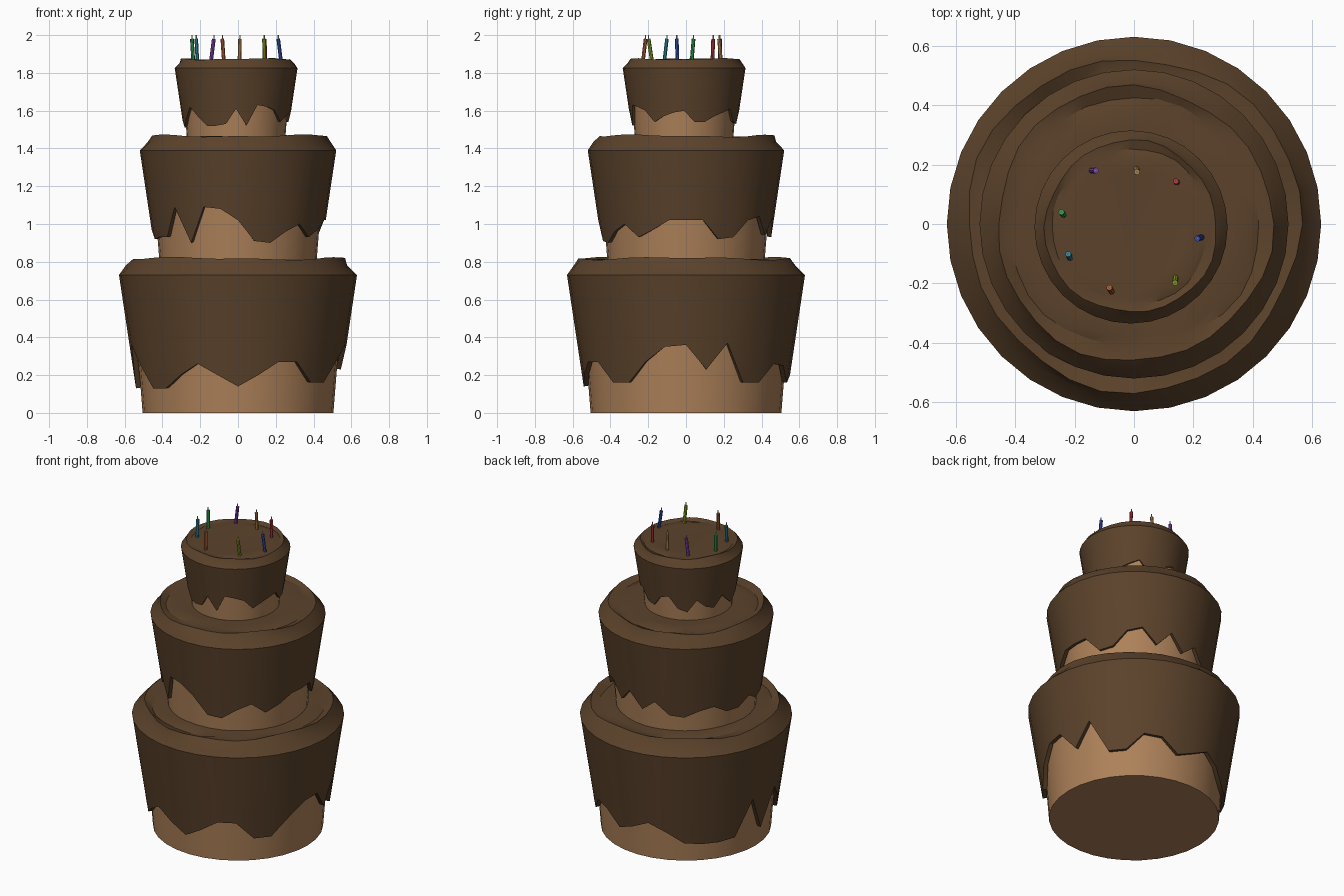
import bpy, bmesh, math
from mathutils import Vector

if "Cube" in bpy.data.objects:
    bpy.data.objects.remove(bpy.data.objects["Cube"])

N = 32


def material(name, rgb):
    m = bpy.data.materials.new(name)
    m.diffuse_color = (*rgb, 1)
    m.use_nodes = True
    m.node_tree.nodes["Principled BSDF"].inputs["Base Color"].default_value = m.diffuse_color
    return m


def finish(bm, name, mat, angle=35):
    bmesh.ops.recalc_face_normals(bm, faces=bm.faces)
    me = bpy.data.meshes.new(name)
    bm.to_mesh(me)
    bm.free()
    me.materials.append(mat)
    ob = bpy.data.objects.new(name, me)
    bpy.context.collection.objects.link(ob)
    bpy.ops.object.select_all(action='DESELECT')
    ob.select_set(True)
    bpy.context.view_layer.objects.active = ob
    bpy.ops.object.shade_smooth_by_angle(angle=math.radians(angle))
    return ob


def loft(name, rings, mat, cap_start, cap_end, angle=35):
    """Skin a list of equal-length point rings."""
    bm = bmesh.new()
    vs = [[bm.verts.new(p) for p in r] for r in rings]
    for a, b in zip(vs, vs[1:]):
        n = len(a)
        for i in range(n):
            j = (i + 1) % n
            bm.faces.new((a[i], a[j], b[j], b[i]))
    if cap_start:
        bm.faces.new(vs[0])
    if cap_end:
        bm.faces.new(vs[-1])
    return finish(bm, name, mat, angle)


def ring(cx, cy, radius, height):
    """Ring starting at the front; radius and height are functions of the step."""
    out = []
    for k in range(N):
        a = 2 * math.pi * k / N
        r = radius(k)
        out.append((cx + r * math.sin(a), cy - r * math.cos(a), height(k)))
    return out


sponge_mat = material("sponge", (0.42, 0.22, 0.10))
icing_mat = material("chocolate_icing", (0.105, 0.055, 0.024))
wick_mat = material("wick", (0.6, 0.55, 0.45))


def tier(name, c, base_z, base_r, rim_z, rim_r, top_z, drips, phase):
    cx, cy = c
    s = rim_r / 0.63
    # sponge body
    loft(name + "_sponge",
         [ring(cx, cy, lambda k: base_r, lambda k: base_z),
          ring(cx, cy, lambda k: base_r + 0.08 * (rim_z - base_z), lambda k: rim_z)],
         sponge_mat, True, True)

    # dripping icing: inner wall, ragged hem, outer wall, uneven top
    def wall(z):
        return rim_r - 0.15 * (rim_z - z)

    def wave(q, amp):
        return lambda k: amp * (math.sin(3 * k * math.tau / N + phase + q)
                                + 0.6 * math.sin(7 * k * math.tau / N + 2 * q + phase))
    t = 0.022 * s + 0.004
    rings = [ring(cx, cy, lambda k: rim_r - t, lambda k: rim_z),
             ring(cx, cy, lambda k: wall(drips[k]) - t, lambda k: drips[k] + 0.004),
             ring(cx, cy, lambda k: wall(drips[k]), lambda k: drips[k]),
             ring(cx, cy, lambda k: rim_r, lambda k: rim_z)]
    h = top_z - rim_z
    for q, (fr, fz, ar, az) in enumerate([(0.93, 0.6, 0.006, 0.004), (0.89, 1.03, 0.009, 0.006),
                                          (0.81, 0.85, 0.008, 0.006), (0.74, 0.95, 0.006, 0.004),
                                          (0.60, 0.92, 0, 0)]):
        wr, wz = wave(q * 1.3, ar * s), wave(q * 2.1 + 1, az * s)
        rings.append(ring(cx, cy, lambda k: rim_r * fr + wr(k),
                          lambda k: rim_z + h * fz + wz(k)))
    loft(name + "_icing", rings, icing_mat, False, True, 28)


# hem heights in hundredths, counter-clockwise from the front
low = [14, 20, 27, 27, 16, 16, 27, 35, 36, 23, 37, 16, 16, 26, 25, 16,
       20, 25, 20, 13, 12, 12, 13, 36, 13, 36, 25, 13, 13, 20, 26, 20]
mid = [102, 91, 90, 96, 100, 93, 97, 102, 102, 102, 92, 93, 102, 104, 94, 103,
       93, 100, 92, 91, 95, 97, 92, 92, 97, 92, 93, 93, 109, 90, 109, 108]
high = [161, 152, 163, 162, 160, 154, 157, 159, 160, 154, 154, 157, 159, 161, 154, 153,
        160, 162, 154, 152, 160, 155, 153, 160, 155, 151, 156, 162, 157, 152, 152, 153]
tier("bottom_tier", (0, 0), 0, 0.505, 0.73, 0.63, 0.815, [d / 100 for d in low], 0.4)
tier("middle_tier", (0, 0), 0.79, 0.415, 1.39, 0.52, 1.465, [d / 100 for d in mid], 2.0)
tier("top_tier", (-0.01, -0.01), 1.45, 0.26, 1.825, 0.325, 1.872, [d / 100 for d in high], 3.7)

# candles: position, lean, colour
candles = [(-0.143, 0.18, 0.015, 0, (0.22, 0.06, 0.42)),
           (0.008, 0.185, 0.002, -0.01, (0.5, 0.26, 0.08)),
           (0.145, 0.14, -0.004, 0.004, (0.45, 0.04, 0.05)),
           (-0.237, 0.03, -0.007, 0.01, (0.03, 0.36, 0.08)),
           (-0.215, -0.115, -0.006, 0.014, (0.03, 0.26, 0.36)),
           (-0.075, -0.228, -0.008, 0.014, (0.42, 0.12, 0.04)),
           (0.14, -0.18, -0.002, -0.018, (0.26, 0.36, 0.02)),
           (0.228, -0.045, -0.015, -0.004, (0.04, 0.08, 0.42))]


def stick(name, a, b, r, mat):
    bm = bmesh.new()
    d = b - a
    bmesh.ops.create_cone(bm, cap_ends=True, segments=8, radius1=r, radius2=r, depth=d.length)
    bmesh.ops.rotate(bm, verts=bm.verts, matrix=d.to_track_quat('Z', 'Y').to_matrix())
    bmesh.ops.translate(bm, verts=bm.verts, vec=(a + b) / 2)
    finish(bm, name, mat)


for i, (x, y, dx, dy, col) in enumerate(candles, 1):
    foot = Vector((x, y, 1.86))
    top = Vector((x + dx, y + dy, 1.98))
    stick(f"candle_{i}", foot, top, 0.010, material(f"candle_wax_{i}", col))
    stick(f"wick_{i}", top, top + Vector((0, 0, 0.02)), 0.003, wick_mat)
